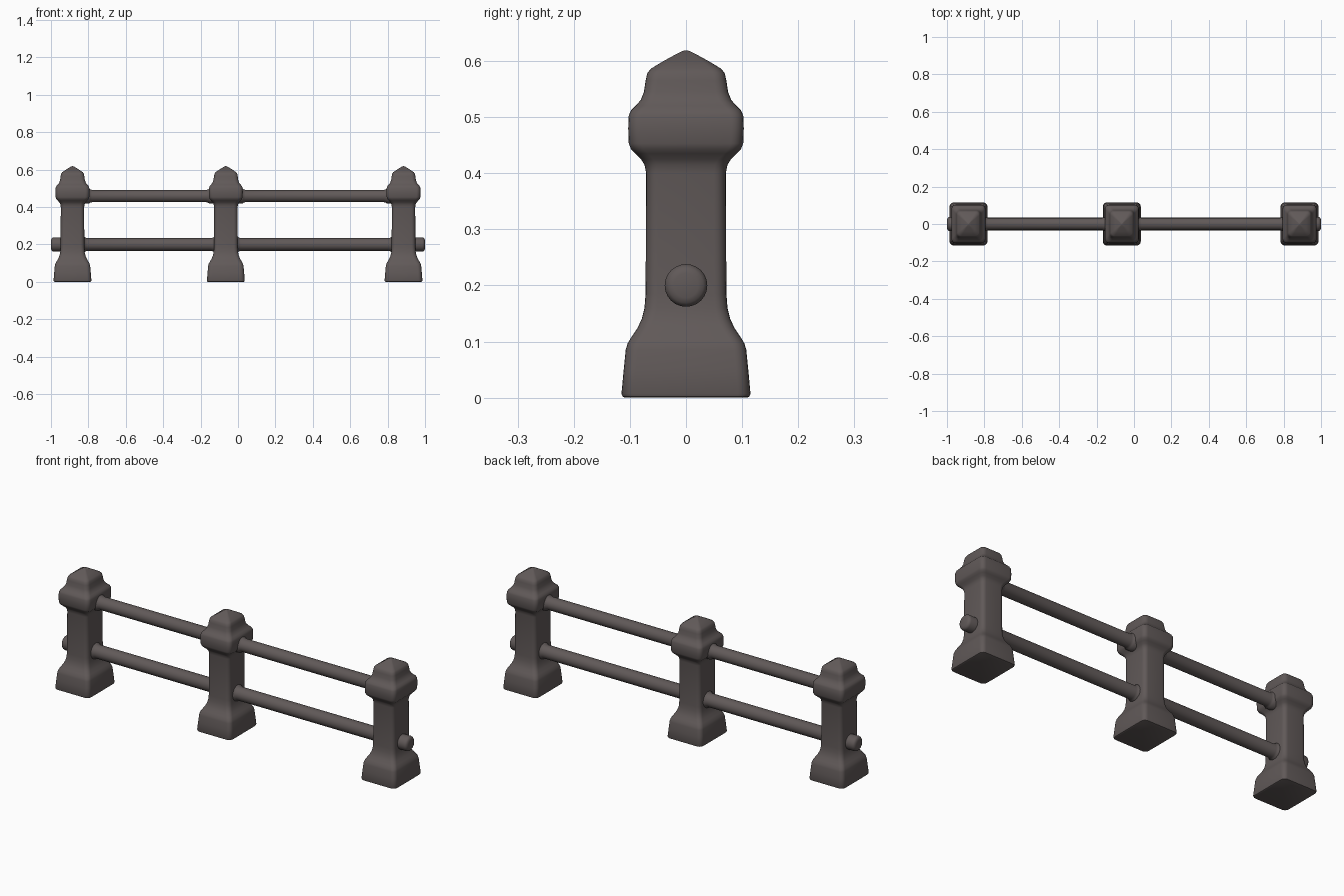
import bpy, bmesh, math

if "Cube" in bpy.data.objects:
    bpy.data.objects.remove(bpy.data.objects["Cube"])

iron = bpy.data.materials.new("dark_iron")
iron.diffuse_color = (0.118, 0.1, 0.098, 1)
iron.use_nodes = True
iron.node_tree.nodes["Principled BSDF"].inputs["Base Color"].default_value = iron.diffuse_color


def skin(name, rings):
    """Join equal-length rings of points into a closed smooth object."""
    bm = bmesh.new()
    loops = [[bm.verts.new(p) for p in ring] for ring in rings]
    n = len(loops[0])
    for a, b in zip(loops, loops[1:]):
        for i in range(n):
            j = (i + 1) % n
            bm.faces.new((a[i], a[j], b[j], b[i]))
    bm.faces.new(loops[0][::-1])
    bm.faces.new(loops[-1])
    bmesh.ops.recalc_face_normals(bm, faces=bm.faces[:])
    me = bpy.data.meshes.new(name)
    bm.to_mesh(me)
    bm.free()
    me.materials.append(iron)
    ob = bpy.data.objects.new(name, me)
    bpy.context.collection.objects.link(ob)
    bpy.ops.object.select_all(action='DESELECT')
    ob.select_set(True)
    bpy.context.view_layer.objects.active = ob
    bpy.ops.object.shade_smooth_by_angle(angle=math.radians(40))
    return ob


def rounded_rect(cx, z, hx, hy, r):
    """Rounded rectangle at height z."""
    pts = []
    for k, (sx, sy) in enumerate([(1, 1), (-1, 1), (-1, -1), (1, -1)]):
        for s in range(6):
            a = math.radians(90 * k + 18 * s)
            pts.append((cx + sx * (hx - r) + r * math.cos(a),
                        sy * (hy - r) + r * math.sin(a), z))
    return pts


# Post outline: (height, half depth)
POST = [(0.0, 0.109), (0.002, 0.113), (0.007, 0.115), (0.05, 0.111),
        (0.085, 0.1075), (0.097, 0.104), (0.11, 0.096), (0.125, 0.086),
        (0.14, 0.079), (0.16, 0.074), (0.185, 0.072), (0.40, 0.071),
        (0.415, 0.074), (0.425, 0.080), (0.435, 0.090), (0.443, 0.098),
        (0.453, 0.102), (0.48, 0.103), (0.503, 0.102), (0.512, 0.098),
        (0.520, 0.090), (0.530, 0.081), (0.545, 0.075), (0.565, 0.072),
        (0.578, 0.069), (0.586, 0.063), (0.600, 0.040), (0.612, 0.018),
        (0.617, 0.008), (0.619, 0.002)]

POST_X = [-0.885, -0.065, 0.885]
for name, x in zip(["left_post", "middle_post", "right_post"], POST_X):
    skin(name, [rounded_rect(x, z, h * 0.88, h, min(0.022, h * 0.3))
                for z, h in POST])


def rod(name, z, profile, y=0.0):
    """Round bar along x from (x, radius) pairs."""
    n = 24
    skin(name, [[(x, y + r * math.cos(2 * math.pi * i / n),
                  z + r * math.sin(2 * math.pi * i / n)) for i in range(n)]
                for x, r in profile])


# Rails between posts, flared slightly where they meet each post
for level, z, r, face in [("lower", 0.20, 0.034, 0.063), ("upper", 0.459, 0.033, 0.088)]:
    for side, a, b in [("left", POST_X[0], POST_X[1]), ("right", POST_X[1], POST_X[2])]:
        a0, b0 = a + face, b - face
        rod(f"{level}_{side}_rail", z,
            [(a0 - 0.03, r + 0.008), (a0, r + 0.008), (a0 + 0.006, r + 0.003), (a0 + 0.016, r),
             (b0 - 0.016, r), (b0 - 0.006, r + 0.003), (b0, r + 0.008), (b0 + 0.03, r + 0.008)])

# Rounded stubs of the lower rail on the outer post faces
for side, s in [("left", -1), ("right", 1)]:
    rod(f"{side}_rail_end", 0.20,
        [(s * x, r) for x, r in [(0.92, 0.038), (0.985, 0.038), (0.992, 0.036),
                                 (0.997, 0.031), (1.0, 0.022)]])
